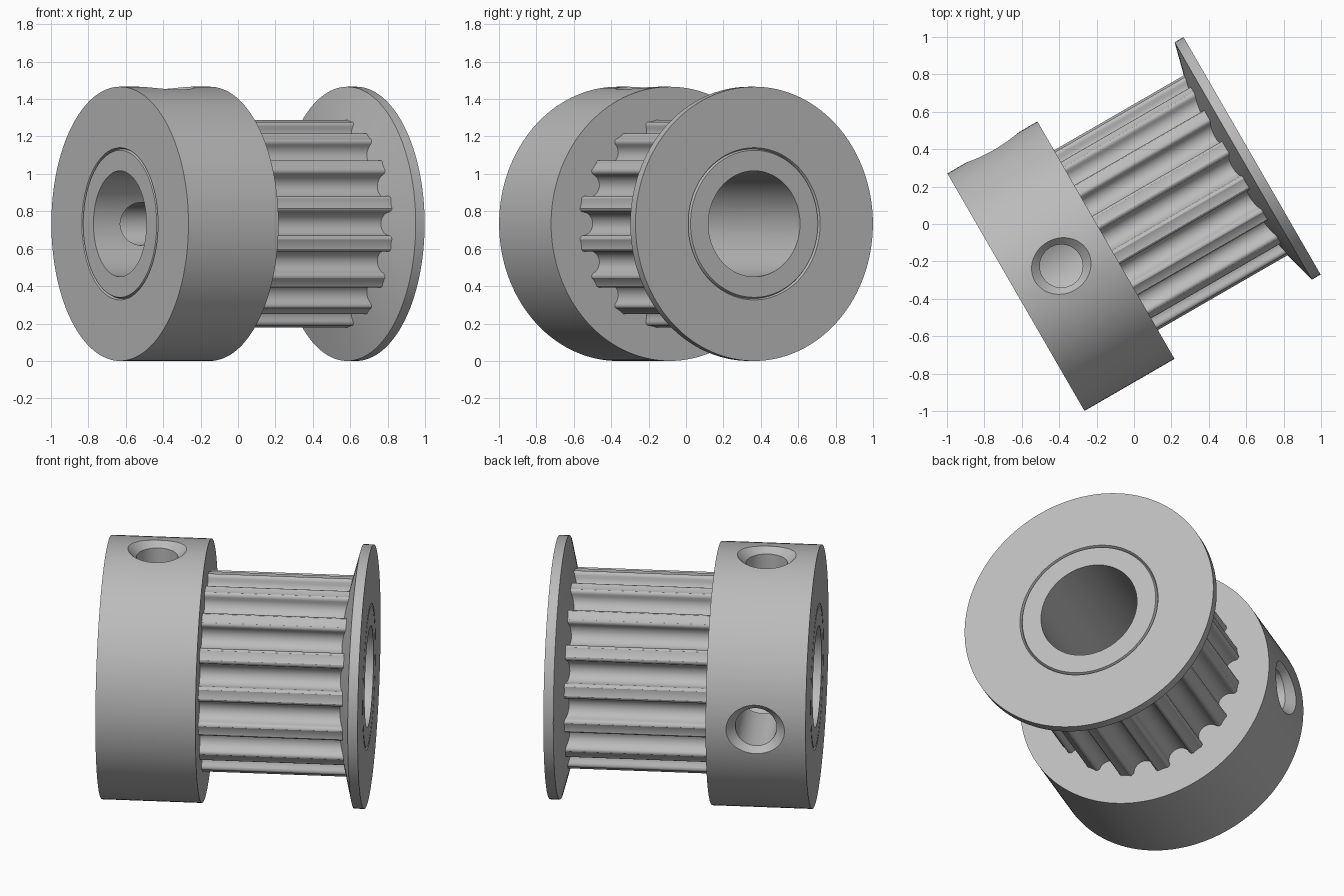
import bpy
import bmesh
from math import sin, cos, pi, radians
from mathutils import Matrix, Vector

cube = bpy.data.objects.get("Cube")
if cube:
    bpy.data.objects.remove(cube, do_unlink=True)

# Material
metal = bpy.data.materials.new("grey metal")
metal.use_nodes = True
GREY = (0.5, 0.5, 0.5, 1)
metal.diffuse_color = GREY
metal.node_tree.nodes["Principled BSDF"].inputs["Base Color"].default_value = GREY

# Dimensions
RIM, BORE, GROOVE = 0.733, 0.283, 0.40
LENGTH, HUB = 1.458, 0.556
TEETH, TIP, SCALLOP = 16, 0.558, 0.063

# Pulley frame: local z runs along the axle, local y is up
axle = Vector((cos(radians(30)), sin(radians(30)), 0))
side = Vector((-axle.y, axle.x, 0))
frame = Matrix((side, (0, 0, 1), axle)).transposed().to_4x4()
frame.translation = Vector((0, 0, RIM)) - axle * LENGTH / 2


def finish(name, bm, matrix):
    bmesh.ops.recalc_face_normals(bm, faces=bm.faces)
    mesh = bpy.data.meshes.new(name)
    bm.to_mesh(mesh)
    bm.free()
    mesh.transform(matrix)
    mesh.materials.append(metal)
    obj = bpy.data.objects.new(name, mesh)
    bpy.context.collection.objects.link(obj)
    return obj


def activate(obj):
    bpy.ops.object.select_all(action='DESELECT')
    obj.select_set(True)
    bpy.context.view_layer.objects.active = obj


def lathe(name, profile, steps, matrix):
    """Spin a closed (radius, height) profile around z."""
    bm = bmesh.new()
    rings = []
    for i in range(steps):
        t = 2 * pi * i / steps
        rings.append([bm.verts.new((r * cos(t), r * sin(t), h)) for r, h in profile])
    n = len(profile)
    for i in range(steps):
        a, b = rings[i], rings[(i + 1) % steps]
        for j in range(n):
            k = (j + 1) % n
            bm.faces.new((a[j], a[k], b[k], b[j]))
    bmesh.ops.remove_doubles(bm, verts=bm.verts, dist=1e-5)
    return finish(name, bm, matrix)


# Body: hub, core, flange with sloping inner face, bore, and a fine ring groove at each end
w, d = 0.007, 0.015
body = lathe("pulley_body", [
    (BORE, 0), (GROOVE - w, 0), (GROOVE, d), (GROOVE + w, 0), (RIM, 0),
    (RIM, HUB), (0.45, HUB), (0.45, 1.33), (RIM, 1.403), (RIM, LENGTH),
    (GROOVE + w, LENGTH), (GROOVE, LENGTH - d), (GROOVE - w, LENGTH), (BORE, LENGTH),
], 128, frame)

# Two countersunk set screw holes, one upward and one sideways
screw = [(0, 0.1), (0.115, 0.1), (0.115, 0.685), (0.21, 0.78), (0, 0.78)]
for turn in (Matrix.Rotation(pi / 2, 4, 'Y'), Matrix.Rotation(-pi / 2, 4, 'X')):
    cutter = lathe("screw_hole_cutter", screw, 48,
                   frame @ Matrix.Translation((0, 0, 0.28)) @ turn)
    cutter.hide_render = True
    cut = body.modifiers.new("screw hole", 'BOOLEAN')
    cut.operation = 'DIFFERENCE'
    cut.solver = 'EXACT'
    cut.object = cutter
    activate(body)
    bpy.ops.object.modifier_apply(modifier=cut.name)
    bpy.data.objects.remove(cutter, do_unlink=True)

# One tooth pitch: round-bottomed groove, rounded shoulders, then the tooth tip
FILLET = 0.02
centre = TIP - 0.082 + SCALLOP
pitch = []
for i in range(13):
    t = pi * i / 12
    pitch.append((centre - SCALLOP * sin(t), -SCALLOP * cos(t)))
shoulder = []
for i in range(1, 6):
    t = pi / 2 * i / 5
    shoulder.append((TIP - 0.003 - FILLET * (1 - sin(t)), SCALLOP + FILLET * (1 - cos(t))))
pitch = [(x, -y) for x, y in reversed(shoulder)] + pitch + shoulder
for i in (1, 2, 3):
    edge = (SCALLOP + FILLET) / TIP
    t = edge + (2 * pi / TEETH - 2 * edge) * i / 4
    pitch.append((TIP * cos(t), TIP * sin(t)))

# Toothed drum: the pitch repeated around, its ends sunk into hub and flange
bm = bmesh.new()
loops = [[], []]
for k in range(TEETH):
    rot = Matrix.Rotation(2 * pi * k / TEETH, 3, 'Z')
    for x, y in pitch:
        for loop, h in zip(loops, (HUB - 0.01, 1.37)):
            loop.append(bm.verts.new(rot @ Vector((x, y, h))))
low, high = loops
for i in range(len(low)):
    bm.faces.new((low[i - 1], low[i], high[i], high[i - 1]))
drum = finish("toothed_drum", bm, frame)

for obj in (body, drum):
    activate(obj)
    bpy.ops.object.shade_smooth_by_angle(angle=radians(30))
